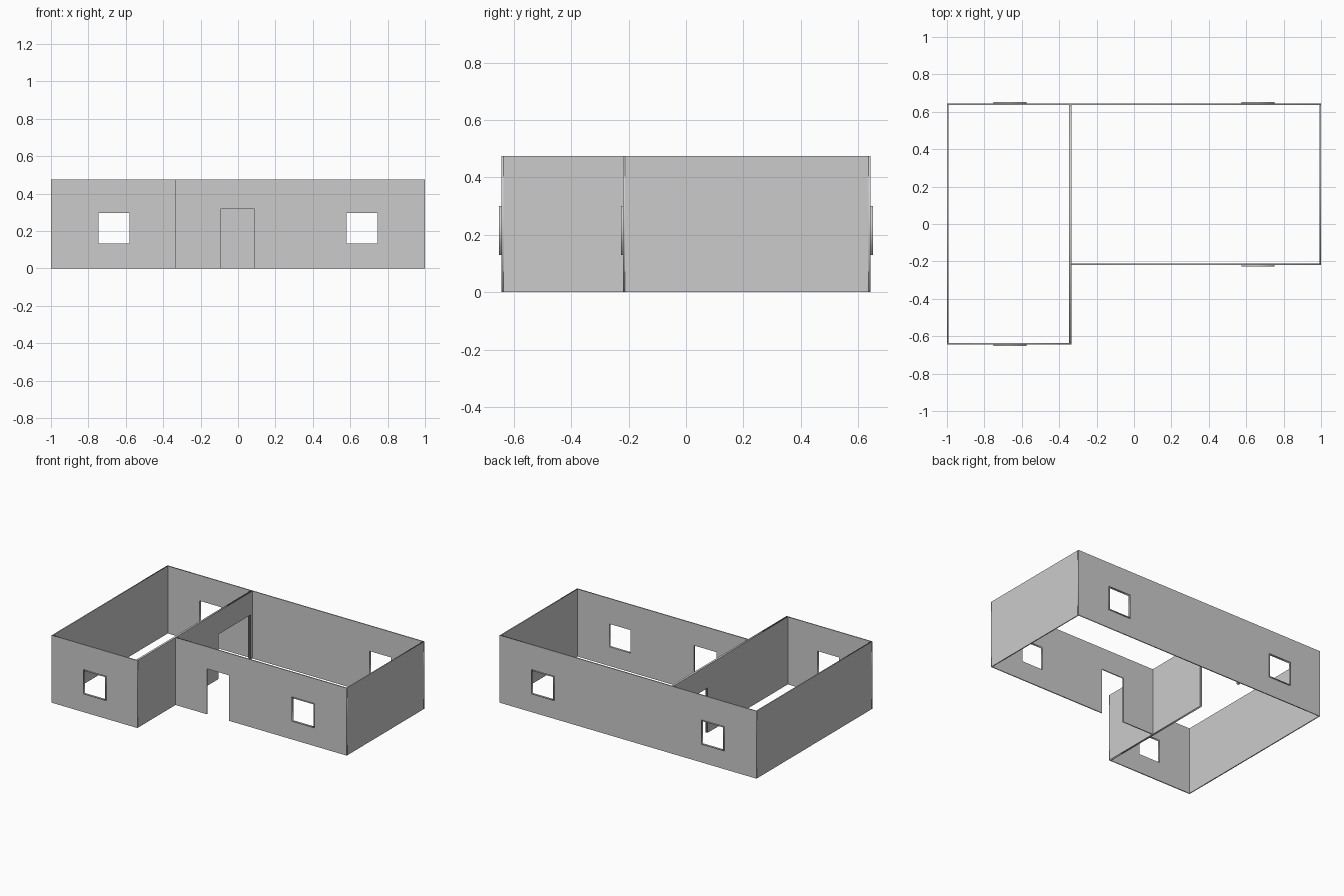
import bpy
from math import radians

if "Cube" in bpy.data.objects:
    bpy.data.objects.remove(bpy.data.objects["Cube"])

H = 0.475    # wall height
T = 0.007    # wall thickness
RIM = 0.004  # window frame thickness
OUT = 0.008  # how far window frames stand proud


def rect(u0, u1, z0, z1):
    return [(u0, z0), (u1, z0), (u1, z1), (u0, z1)]


def panel(name, loops, along, a, b):
    """Upright slab from 2D loops (outline, then holes), between a and b across."""
    cu = bpy.data.curves.new(name, 'CURVE')
    cu.dimensions = '2D'
    cu.fill_mode = 'BOTH'
    cu.extrude = (b - a) / 2
    for pts in loops:
        s = cu.splines.new('POLY')
        s.points.add(len(pts) - 1)
        for p, (u, z) in zip(s.points, pts):
            p.co = (u, z, 0, 1)
        s.use_cyclic_u = True
    tmp = bpy.data.objects.new(name + "_profile", cu)
    bpy.context.collection.objects.link(tmp)
    dg = bpy.context.evaluated_depsgraph_get()
    me = bpy.data.meshes.new_from_object(tmp.evaluated_get(dg))
    bpy.data.objects.remove(tmp)
    ob = bpy.data.objects.new(name, me)
    bpy.context.collection.objects.link(ob)
    mid = (a + b) / 2
    if along == 'x':
        ob.rotation_euler = (radians(90), 0, 0)
        ob.location = (0, mid, 0)
    else:
        ob.rotation_euler = (radians(90), 0, radians(90))
        ob.location = (mid, 0, 0)
    return ob


def outline(u0, u1, door=None):
    """Wall outline, notched at the floor where there is a doorway."""
    pts = [(u0, 0)]
    if door:
        d0, d1, h = door
        pts += [(d0, 0), (d0, h), (d1, h), (d1, 0)]
    return pts + [(u1, 0), (u1, H), (u0, H)]


def window_wall(name, u0, u1, outer, side, windows, door=None):
    """Wall along x with framed windows; side is the outward y direction."""
    holes = [rect(c - 0.0875, c + 0.0875, 0.13, 0.30) for c in windows]
    a, b = sorted((outer, outer - side * T))
    panel(name, [outline(u0, u1, door)] + holes, 'x', a, b)
    a, b = sorted((outer + side * OUT, outer - side * T))
    for i, c in enumerate(windows):
        ring = [rect(c - 0.0875, c + 0.0875, 0.13, 0.30),
                rect(c - 0.0875 + RIM, c + 0.0875 - RIM, 0.13 + RIM, 0.30 - RIM)]
        panel(f"{name}_window_frame_{i + 1}", ring, 'x', a, b)


# Walls running left to right, with windows and the entrance
BACK, FRONT, STEP = 0.644, -0.644, -0.219
window_wall("back_wall", -1, 1, BACK, 1, (-0.6625, 0.6625))
window_wall("left_room_front_wall", -1, -0.333, FRONT, -1, (-0.6625,))
window_wall("right_room_front_wall", -0.333, 1, STEP, -1, (0.6625,),
            door=(-0.09, 0.085, 0.32))

# Outer side walls
panel("left_wall", [outline(FRONT + T, BACK - T)], 'y', -1, -1 + T)
panel("right_wall", [outline(STEP + T, BACK - T)], 'y', 1 - T, 1)

# Double partition with a wide doorway near the back
for i, x in enumerate((-0.347, -0.340)):
    panel(f"partition_{i + 1}",
          [outline(FRONT + T, BACK - T, door=(0.256, 0.615, 0.315))], 'y', x, x + T)
